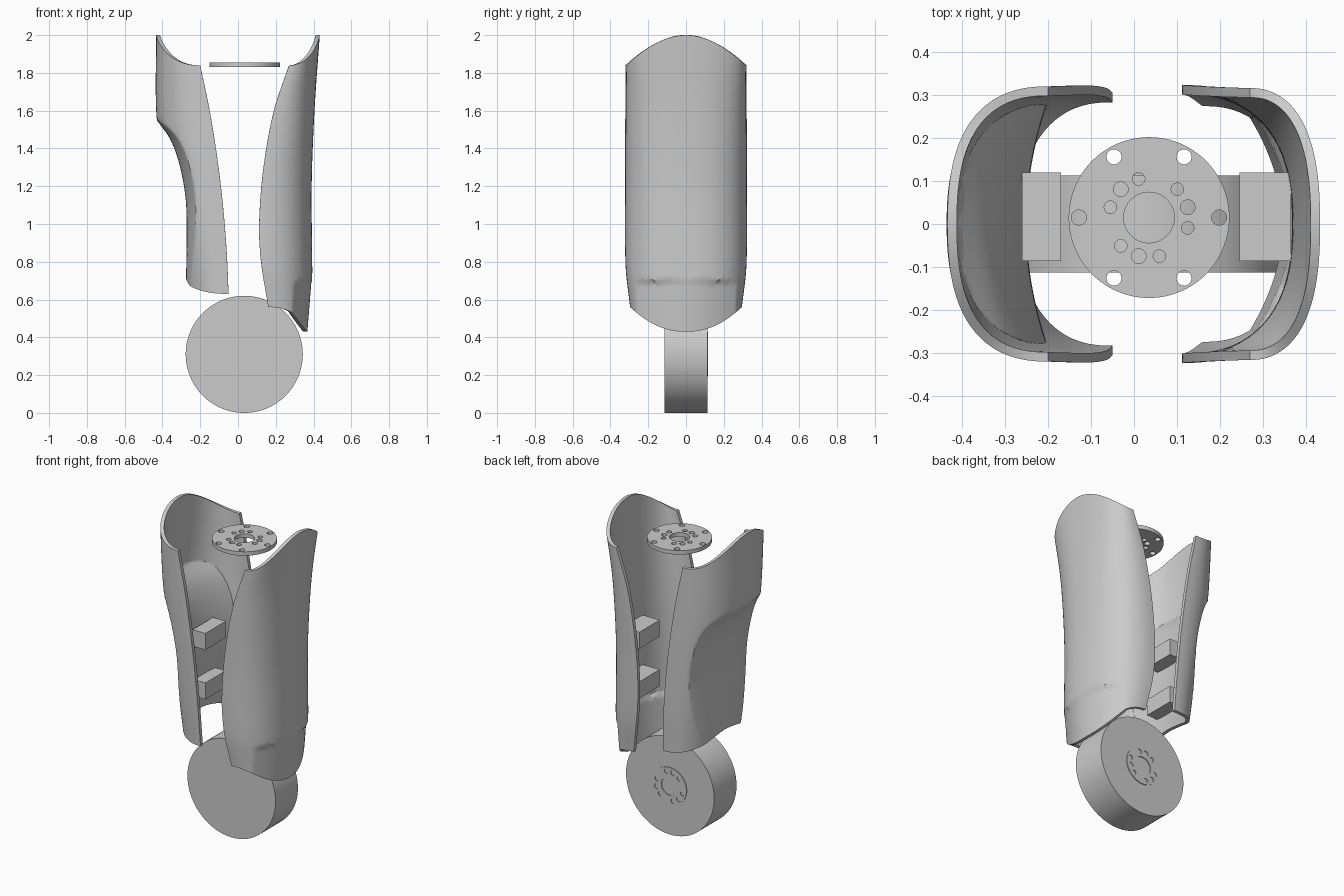
import bpy, bmesh, math
from mathutils import Matrix, Vector

cube = bpy.data.objects.get("Cube")
if cube:
    bpy.data.objects.remove(cube, do_unlink=True)

grey = bpy.data.materials.new("plain grey")
grey.use_nodes = True
grey.diffuse_color = (0.6, 0.6, 0.6, 1)
grey.node_tree.nodes["Principled BSDF"].inputs["Base Color"].default_value = (0.6, 0.6, 0.6, 1)


def make_object(name, bm):
    mesh = bpy.data.meshes.new(name)
    bm.to_mesh(mesh)
    bm.free()
    mesh.materials.append(grey)
    obj = bpy.data.objects.new(name, mesh)
    bpy.context.collection.objects.link(obj)
    return obj


def activate(obj):
    bpy.ops.object.select_all(action='DESELECT')
    obj.select_set(True)
    bpy.context.view_layer.objects.active = obj


def finish(obj):
    activate(obj)
    for mod in list(obj.modifiers):
        bpy.ops.object.modifier_apply(modifier=mod.name)
    bpy.ops.object.shade_smooth_by_angle(angle=math.radians(30))


def add_cylinder(bm, radius, depth, centre=(0, 0, 0), segments=32):
    bmesh.ops.create_cone(bm, cap_ends=True, segments=segments, radius1=radius,
                          radius2=radius, depth=depth,
                          matrix=Matrix.Translation(centre))


def curve(points):
    """Smooth curve through (z, value) points, straight beyond the ends."""
    n = len(points)

    def slope(i):
        a, b = points[max(i - 1, 0)], points[min(i + 1, n - 1)]
        return (b[1] - a[1]) / (b[0] - a[0])

    def value(z):
        if z <= points[0][0]:
            return points[0][1] + slope(0) * (z - points[0][0])
        if z >= points[-1][0]:
            return points[-1][1] + slope(n - 1) * (z - points[-1][0])
        i = max(k for k in range(n - 1) if points[k][0] <= z)
        (z0, v0), (z1, v1) = points[i], points[i + 1]
        h = z1 - z0
        t = (z - z0) / h
        return (v0 * (1 + 2 * t) * (1 - t) ** 2 + v1 * t * t * (3 - 2 * t)
                + h * t * (1 - t) * (slope(i) * (1 - t) - slope(i + 1) * t))
    return value


def shell(name, side, edge, outer, width, bottom, cut, power=2.4, cols=64, rows=80):
    """Curved half-tube cover; side is +1 or -1 and x values are magnitudes times side."""
    bm = bmesh.new()
    grid = []
    for j in range(rows + 1):
        row = []
        for i in range(cols + 1):
            a = math.pi * (i / cols - 0.5)
            s = math.copysign(abs(math.sin(a)) ** (2 / power), a)
            c = max(math.cos(a), 0) ** (2 / power)
            low, high = bottom(abs(s)), 2 - 0.16 * abs(s) ** 1.9
            z = low + (high - low) * j / rows
            y = s * width(z)
            x = edge(z) + (outer(z) - edge(z)) * c
            x = min(x, cut(y, z))
            row.append(bm.verts.new((side * x, y, z)))
        grid.append(row)
    for j in range(rows):
        for i in range(cols):
            quad = [grid[j][i], grid[j][i + 1], grid[j + 1][i + 1], grid[j + 1][i]]
            bm.faces.new(quad if side > 0 else quad[::-1])
    obj = make_object(name, bm)
    solid = obj.modifiers.new("thickness", 'SOLIDIFY')
    solid.thickness = 0.022
    solid.offset = -1
    finish(obj)


# Shin cover with a flattened toe patch at its lower end
shell("shin_shell", 1,
      edge=curve([(0.56, 0.16), (0.8, 0.122), (1.0, 0.112), (1.3, 0.135),
                  (1.6, 0.19), (1.84, 0.27)]),
      outer=curve([(0.43, 0.385), (0.72, 0.393), (1.2, 0.39), (1.6, 0.405), (2.0, 0.433)]),
      width=curve([(0.56, 0.296), (0.78, 0.32), (1.2, 0.322), (1.84, 0.316)]),
      bottom=lambda s: 0.43 + 0.13 * s ** 2.3,
      cut=lambda y, z: (0.392 - 0.08 * (0.74 - z) - 1.3 * y * y
                        + 1.5 * max(0, z - 0.69)))

# Calf cover with a large scooped panel
scoop = curve([(0.7, 0.275), (0.95, 0.272), (1.13, 0.277), (1.315, 0.31),
               (1.45, 0.36), (1.55, 0.43)])
shell("calf_shell", -1,
      edge=curve([(0.63, 0.05), (0.85, 0.06), (1.1, 0.08), (1.35, 0.11),
                  (1.6, 0.15), (1.84, 0.2)]),
      outer=curve([(0.63, 0.28), (0.8, 0.305), (1.2, 0.375), (1.55, 0.43), (2.0, 0.434)]),
      width=curve([(0.63, 0.305), (0.9, 0.316), (1.3, 0.322), (1.84, 0.32)]),
      bottom=lambda s: 0.71 - 0.08 * s ** 1.5,
      cut=lambda y, z: scoop(z) - 0.6 * y * y)

# Mounting blocks inside both covers
for label, x0, x1 in (("shin", 0.245, 0.365), ("calf", -0.26, -0.17)):
    for level, z in (("upper", 1.18), ("lower", 0.865)):
        bm = bmesh.new()
        bmesh.ops.create_cube(bm, size=1)
        bmesh.ops.scale(bm, vec=(x1 - x0, 0.205, 0.105), verts=bm.verts)
        bmesh.ops.translate(bm, vec=((x0 + x1) / 2, 0.017, z), verts=bm.verts)
        finish(make_object(f"{label}_{level}_block", bm))

# Wheel-like joint motor lying along y
bm = bmesh.new()
add_cylinder(bm, 0.31, 0.225, segments=96)
bm.transform(Matrix.Translation((0.033, 0, 0.31)) @ Matrix.Rotation(math.pi / 2, 4, 'X'))
finish(make_object("joint_motor", bm))


def drilled_disc(name, radius, depth, outer_holes, place):
    """Disc with a centre bore, three groups of bolt holes and optional rim holes."""
    bm = bmesh.new()
    add_cylinder(bm, radius, depth, segments=96)
    bm.transform(place)
    disc = make_object(name, bm)

    holes = [(0, 0, 0.059)]
    for k in range(3):
        for step, r in ((-30, 0.0145), (0, 0.017), (30, 0.0145)):
            holes.append((0.093, 15 + 120 * k + step, r))
    holes += [(0.163, 60 * k, 0.0175) for k in range(outer_holes)]
    bm = bmesh.new()
    for dist, angle, r in holes:
        t = math.radians(angle)
        add_cylinder(bm, r, depth * 3, (dist * math.cos(t), dist * math.sin(t), 0))
    bm.transform(place)
    cutter = make_object(name + "_cutter", bm)
    cutter.hide_render = True
    drill = disc.modifiers.new("holes", 'BOOLEAN')
    drill.operation = 'DIFFERENCE'
    drill.solver = 'EXACT'
    drill.object = cutter
    finish(disc)
    bpy.data.objects.remove(cutter, do_unlink=True)


# Knee flange at the top and thin bolt plate on the back of the motor
drilled_disc("knee_flange", 0.187, 0.025, 6, Matrix.Translation((0.035, 0.015, 1.843)))
drilled_disc("motor_bolt_plate", 0.118, 0.006, 0,
             Matrix.Translation((0.033, 0.1145, 0.31)) @ Matrix.Rotation(-math.pi / 2, 4, 'X'))
